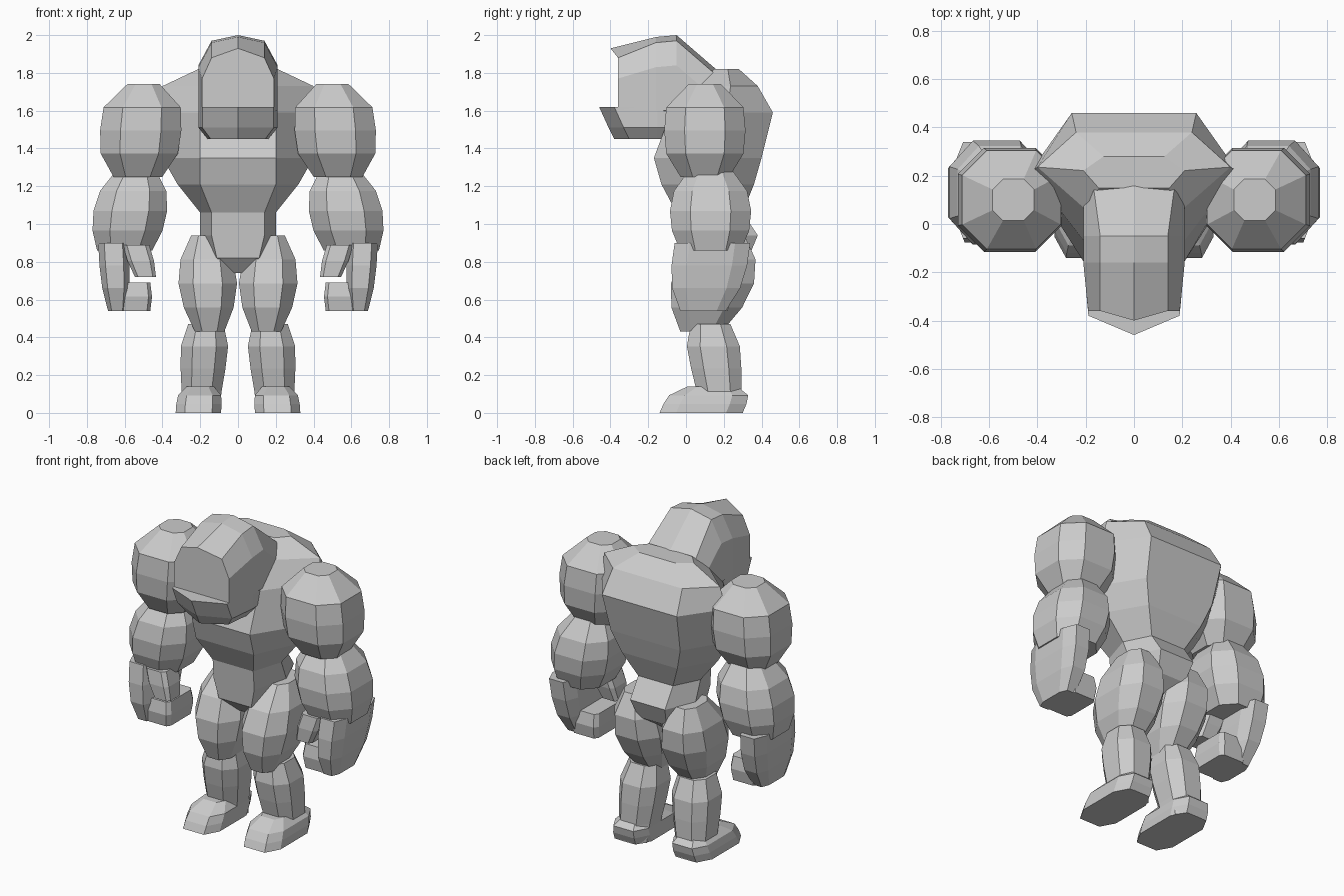
import bpy, bmesh
from mathutils import Vector

if "Cube" in bpy.data.objects:
    bpy.data.objects.remove(bpy.data.objects["Cube"])

# One plain grey for the whole figure
grey = bpy.data.materials.new("stone grey")
grey.use_nodes = True
colour = (0.6, 0.6, 0.6, 1)
grey.diffuse_color = colour
grey.node_tree.nodes["Principled BSDF"].inputs["Base Color"].default_value = colour


def loft(name, rings):
    """Skin a stack of closed rings and cap both ends."""
    bm = bmesh.new()
    loops = [[bm.verts.new(point) for point in ring] for ring in rings]
    for low, high in zip(loops, loops[1:]):
        for i in range(len(low)):
            bm.faces.new((low[i - 1], low[i], high[i], high[i - 1]))
    bm.faces.new(loops[0])
    bm.faces.new(loops[-1])
    bmesh.ops.recalc_face_normals(bm, faces=bm.faces)
    mesh = bpy.data.meshes.new(name)
    bm.to_mesh(mesh)
    bm.free()
    mesh.materials.append(grey)
    part = bpy.data.objects.new(name, mesh)
    bpy.context.collection.objects.link(part)
    return part


def symmetric(half):
    """Complete a half outline that starts and ends on the centre line."""
    return half + [(-x, y, z) for x, y, z in reversed(half[1:-1])]


def octagon(centre, width, depth, cut):
    """Level ring: a rectangle with its corners cut off."""
    x, y = width / 2, depth / 2
    inner_x, inner_y = x - width * cut, y - depth * cut
    corners = [(inner_x, y), (x, inner_y), (x, -inner_y), (inner_x, -y),
               (-inner_x, -y), (-x, -inner_y), (-x, inner_y), (-inner_x, y)]
    return [centre + Vector((px, py, 0)) for px, py in corners]


def limb(name, bottom, top, width, depth, girths, cut=0.25):
    """Pair of limbs: evenly spaced octagons along a line, swelling by girth."""
    bottom, top = Vector(bottom), Vector(top)
    rings = []
    for i, girth in enumerate(girths):
        centre = bottom.lerp(top, i / (len(girths) - 1))
        rings.append(octagon(centre, width * girth, depth * girth, cut))
    modifier = loft(name, rings).modifiers.new("Mirror", "MIRROR")
    modifier.use_mirror_merge = False


def trunk_ring(z, width, front, back):
    """Flat chest panel in front, broad back panel, ridge at each side."""
    side = front + (back - front) * 0.55
    return symmetric([(0, front, z), (min(width * 0.7, 0.2), front, z),
                      (width, side, z), (width * 0.6, back, z), (0, back, z)])


def skull_ring(y, top, crown, cheek, bulge=0):
    """Upright slice of the head with sloping temples and flat cheeks."""
    return symmetric([(0, y - bulge, top), (crown, y, top - bulge / 2 - 0.03),
                      (cheek, y, top - 0.16), (cheek, y, 1.6), (0, y - bulge, 1.56)])


def jaw_ring(z, width, front):
    """Level slice of the jaw, pointed at the chin."""
    return symmetric([(0, front, z), (width * 0.9, front + 0.08, z),
                      (width, -0.15, z), (width * 0.9, 0.12, z), (0, 0.12, z)])


# Torso: pelvis, belt, waist, chest and hunched back
loft("torso", [
    trunk_ring(z=0.74, width=0.06, front=0.04, back=0.22),
    trunk_ring(z=0.82, width=0.16, front=-0.03, back=0.33),
    trunk_ring(z=0.94, width=0.2, front=-0.04, back=0.38),
    trunk_ring(z=1.06, width=0.2, front=-0.05, back=0.3),
    trunk_ring(z=1.21, width=0.32, front=-0.13, back=0.36),
    trunk_ring(z=1.35, width=0.4, front=-0.17, back=0.4),
    trunk_ring(z=1.59, width=0.43, front=-0.08, back=0.46),
    trunk_ring(z=1.73, width=0.4, front=0.06, back=0.38),
    trunk_ring(z=1.82, width=0.21, front=0.15, back=0.28),
])

# Head: slices from the nape to the face
loft("head", [
    skull_ring(y=0.17, top=1.81, crown=0.17, cheek=0.21),
    skull_ring(y=-0.05, top=2, crown=0.14, cheek=0.21),
    skull_ring(y=-0.16, top=1.99, crown=0.14, cheek=0.21),
    skull_ring(y=-0.36, top=1.93, crown=0.14, cheek=0.19, bulge=0.04),
])

# Jaw: jutting lower lip
loft("jaw", [
    jaw_ring(z=1.45, width=0.16, front=-0.38),
    jaw_ring(z=1.51, width=0.21, front=-0.41),
    jaw_ring(z=1.62, width=0.21, front=-0.46),
])

# Arms
limb("shoulders", bottom=(0.53, 0.1, 1.25), top=(0.5, 0.1, 1.74),
     width=0.43, depth=0.43, girths=[0.6, 0.95, 1, 0.95, 0.4])
limb("forearms", bottom=(0.6, 0.13, 0.86), top=(0.54, 0.13, 1.28),
     width=0.39, depth=0.43, girths=[0.75, 0.95, 1, 0.9, 0.55])
limb("palms", bottom=(0.64, 0.09, 0.54), top=(0.66, 0.14, 0.9),
     width=0.16, depth=0.4, girths=[0.6, 0.9, 1, 1], cut=0.2)
limb("fingers", bottom=(0.55, 0.1, 0.54), top=(0.55, 0.1, 0.69),
     width=0.19, depth=0.27, girths=[0.9, 1, 0.9], cut=0.1)
limb("thumbs", bottom=(0.49, 0, 0.72), top=(0.54, 0.02, 0.89),
     width=0.14, depth=0.16, girths=[0.8, 1, 1], cut=0.15)

# Legs
limb("thighs", bottom=(0.15, 0.08, 0.43), top=(0.17, 0.2, 0.94),
     width=0.31, depth=0.44, girths=[0.5, 0.85, 1, 0.9, 0.5])
limb("shins", bottom=(0.2, 0.19, 0), top=(0.17, 0.13, 0.47),
     width=0.25, depth=0.28, girths=[0.8, 0.85, 0.95, 1, 0.75])
limb("feet", bottom=(0.21, 0.08, 0), top=(0.2, 0.14, 0.14),
     width=0.24, depth=0.44, girths=[1, 1, 0.95, 0.6], cut=0.2)
